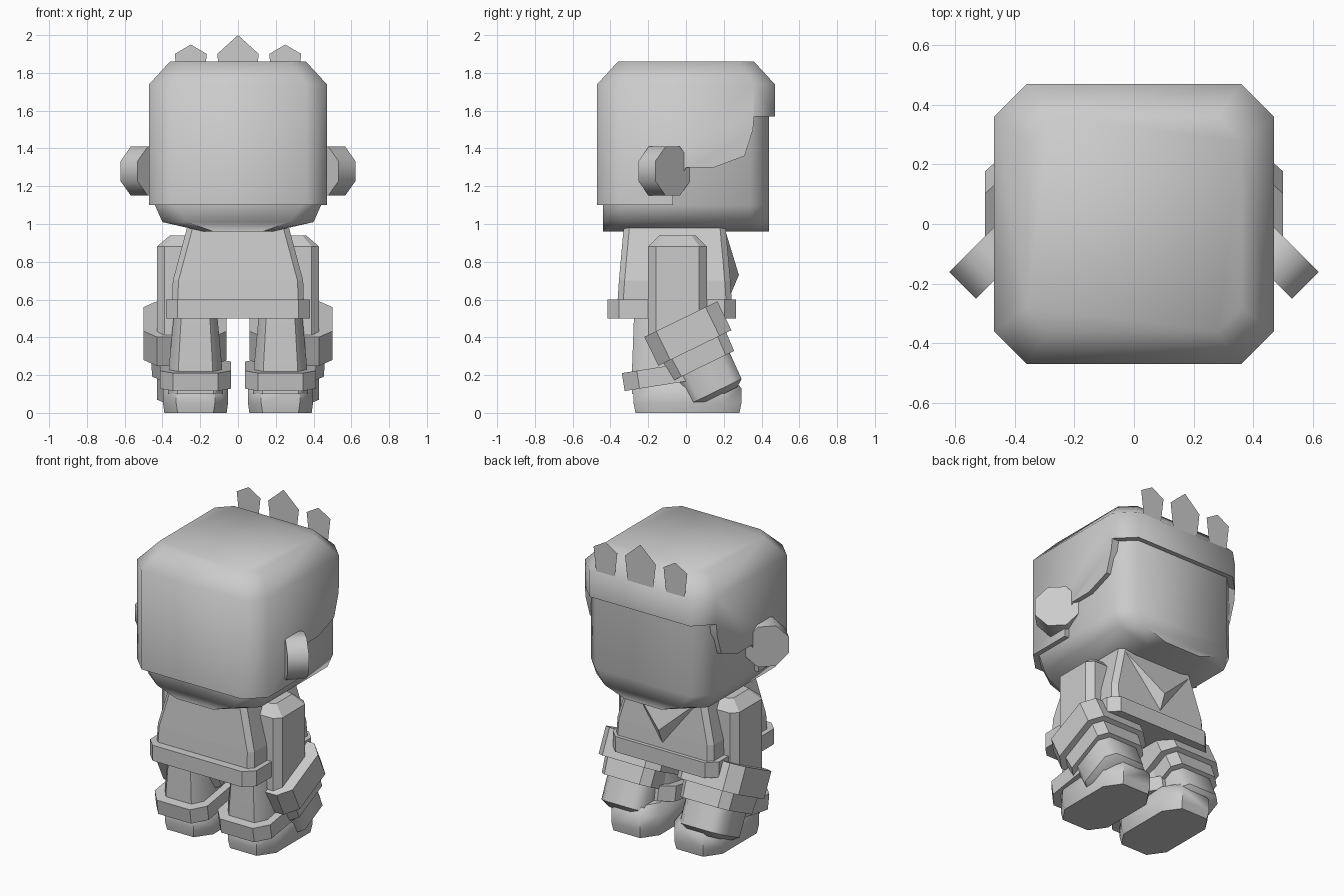
import bpy, bmesh
from math import radians
from mathutils import Matrix, Vector

cube = bpy.data.objects.get("Cube")
if cube:
    bpy.data.objects.remove(cube, do_unlink=True)

grey = bpy.data.materials.new("light grey")
grey.use_nodes = True
GREY = (0.6, 0.6, 0.6, 1)
grey.diffuse_color = GREY
grey.node_tree.nodes["Principled BSDF"].inputs["Base Color"].default_value = GREY


def finish(name, bm, mirror=False, smooth=0, solid=True):
    """Turn a bmesh into a named object, optionally mirrored across x."""
    if solid:
        bmesh.ops.recalc_face_normals(bm, faces=bm.faces)
    mesh = bpy.data.meshes.new(name)
    bm.to_mesh(mesh)
    bm.free()
    mesh.materials.append(grey)
    ob = bpy.data.objects.new(name, mesh)
    bpy.context.collection.objects.link(ob)
    if mirror:
        ob.modifiers.new("mirror", 'MIRROR')
    if smooth:
        smooth_by_angle(ob, smooth)
    return ob


def activate(ob):
    bpy.ops.object.select_all(action='DESELECT')
    ob.select_set(True)
    bpy.context.view_layer.objects.active = ob


def smooth_by_angle(ob, degrees):
    activate(ob)
    bpy.ops.object.shade_smooth_by_angle(angle=radians(degrees))


def loft(name, rings, centre=(0, 0, 0), tilt=0, **options):
    """Stack octagon rings (z, half x, half y, corner x, corner y), then tilt about x."""
    bm = bmesh.new()
    place = Matrix.Translation(centre) @ Matrix.Rotation(radians(tilt), 4, 'X')
    loops = []
    for z, x, y, cx, cy in rings:
        quarter = [(x, y - cy), (x - cx, y)]
        pts = quarter + [(-a, b) for a, b in reversed(quarter)]
        pts += [(-a, -b) for a, b in pts]
        loops.append([bm.verts.new(place @ Vector((a, b, z))) for a, b in pts])
    for low, high in zip(loops, loops[1:]):
        for i in range(8):
            j = (i + 1) % 8
            bm.faces.new((low[i], low[j], high[j], high[i]))
    bm.faces.new(loops[0])
    bm.faces.new(loops[-1])
    return finish(name, bm, **options)


def prism(name, outline, half, **options):
    """Extrude a (y, z) outline across x."""
    bm = bmesh.new()
    face = bm.faces.new([bm.verts.new((-half, y, z)) for y, z in outline])
    new = bmesh.ops.extrude_face_region(bm, geom=[face])["geom"]
    verts = [v for v in new if isinstance(v, bmesh.types.BMVert)]
    bmesh.ops.translate(bm, verts=verts, vec=(2 * half, 0, 0))
    return finish(name, bm, **options)


# Head, narrowing to the chin
loft("head", [(0.96, 0.18, 0.44, 0.05, 0.1), (1.01, 0.40, 0.44, 0.13, 0.1),
              (1.1, 0.44, 0.44, 0.1, 0.1), (1.72, 0.44, 0.44, 0.1, 0.1)], smooth=50)

# Hair cap with the face opening cut away
hair = loft("hair", [(1.1, 0.47, 0.47, 0.11, 0.11), (1.74, 0.47, 0.47, 0.11, 0.11),
                     (1.86, 0.36, 0.36, 0.08, 0.08)])
cutter = prism("face_opening", [(0.6, 1.57), (0.36, 1.57), (0.355, 1.5), (0.31, 1.36),
                                (0.15, 1.3), (0, 1.3), (-0.07, 1.16), (-0.07, 1.0),
                                (0.6, 1.0)], 0.6)
cutter.hide_render = True
cut = hair.modifiers.new("cut", 'BOOLEAN')
cut.operation = 'DIFFERENCE'
cut.solver = 'EXACT'
cut.object = cutter
activate(hair)
bpy.ops.object.modifier_apply(modifier="cut")
bpy.data.objects.remove(cutter, do_unlink=True)
smooth_by_angle(hair, 50)

# Flat hair spikes standing on the fringe
for name, x, w, shoulder, tip in (("middle_spike", 0, 0.11, 1.9, 2.0),
                                  ("left_spike", 0.25, 0.085, 1.9, 1.95),
                                  ("right_spike", -0.25, 0.085, 1.9, 1.95)):
    bm = bmesh.new()
    pts = [(x - w + 0.02, 1.73), (x - w, shoulder), (x, tip),
           (x + w, shoulder), (x + w - 0.02, 1.73)]
    bm.faces.new([bm.verts.new((a, 0.465, z)) for a, z in pts])
    finish(name, bm, solid=False)

# Octagonal ears, angled outwards
bm = bmesh.new()
bmesh.ops.create_cone(bm, cap_ends=True, segments=8, radius1=0.14, radius2=0.14, depth=0.127,
                      matrix=Matrix.Translation((0.485, -0.115, 1.28))
                      @ Matrix.Rotation(radians(45), 4, 'Z')
                      @ Matrix.Rotation(radians(90), 4, 'Y')
                      @ Matrix.Rotation(radians(22.5), 4, 'Z'))
finish("ears", bm, mirror=True, smooth=50)

# Torso, belt and chest kerchief
loft("torso", [(0.55, 0.35, 0.305, 0.03, 0.03), (0.7, 0.345, 0.295, 0.03, 0.03),
               (0.98, 0.27, 0.27, 0.03, 0.03)], centre=(0, -0.06, 0))
loft("belt", [(0.5, 0.38, 0.34, 0.06, 0.06), (0.6, 0.38, 0.34, 0.06, 0.06)],
     centre=(0, -0.075, 0))
bm = bmesh.new()
a, b, c, d = [bm.verts.new(p) for p in ((-0.25, 0.21, 0.96), (0.25, 0.21, 0.96),
                                        (0, 0.225, 0.6), (0, 0.28, 0.73))]
for tri in ((a, b, d), (b, c, d), (c, a, d), (a, c, b)):
    bm.faces.new(tri)
finish("kerchief", bm)

# Arms: upright sleeve, then a forearm tilted forwards
loft("sleeves", [(0.4, 0.15, 0.155, 0.04, 0.04), (0.88, 0.15, 0.155, 0.04, 0.04),
                 (0.94, 0.08, 0.095, 0.02, 0.02)], centre=(0.28, -0.045, 0), mirror=True)
FOREARM = dict(centre=(0.28, 0.01, 0.42), tilt=26, mirror=True)
loft("sleeve_cuffs", [(-0.085, 0.22, 0.215, 0.07, 0.07), (0.085, 0.22, 0.215, 0.07, 0.07)],
     **FOREARM)
loft("glove_cuffs", [(-0.19, 0.175, 0.18, 0.05, 0.05), (-0.08, 0.18, 0.185, 0.05, 0.05)],
     **FOREARM)
loft("hands", [(-0.37, 0.11, 0.11, 0.04, 0.04), (-0.34, 0.15, 0.15, 0.05, 0.05),
               (-0.18, 0.15, 0.155, 0.05, 0.05)], smooth=50, **FOREARM)

# Legs and boots
loft("legs", [(0.1, 0.145, 0.2, 0.05, 0.06), (0.25, 0.14, 0.2, 0.05, 0.06),
              (0.52, 0.115, 0.19, 0.04, 0.06)], centre=(0.225, -0.085, 0),
     mirror=True, smooth=50)
loft("boots", [(0, 0.165, 0.275, 0.07, 0.1), (0.05, 0.172, 0.285, 0.07, 0.1),
               (0.13, 0.172, 0.285, 0.07, 0.1), (0.19, 0.14, 0.24, 0.06, 0.1)],
     centre=(0.225, 0.008, 0), mirror=True, smooth=50)
loft("boot_cuffs", [(-0.048, 0.188, 0.235, 0.07, 0.08), (0.048, 0.188, 0.235, 0.07, 0.08)],
     centre=(0.225, -0.1, 0.2), tilt=9, mirror=True)
